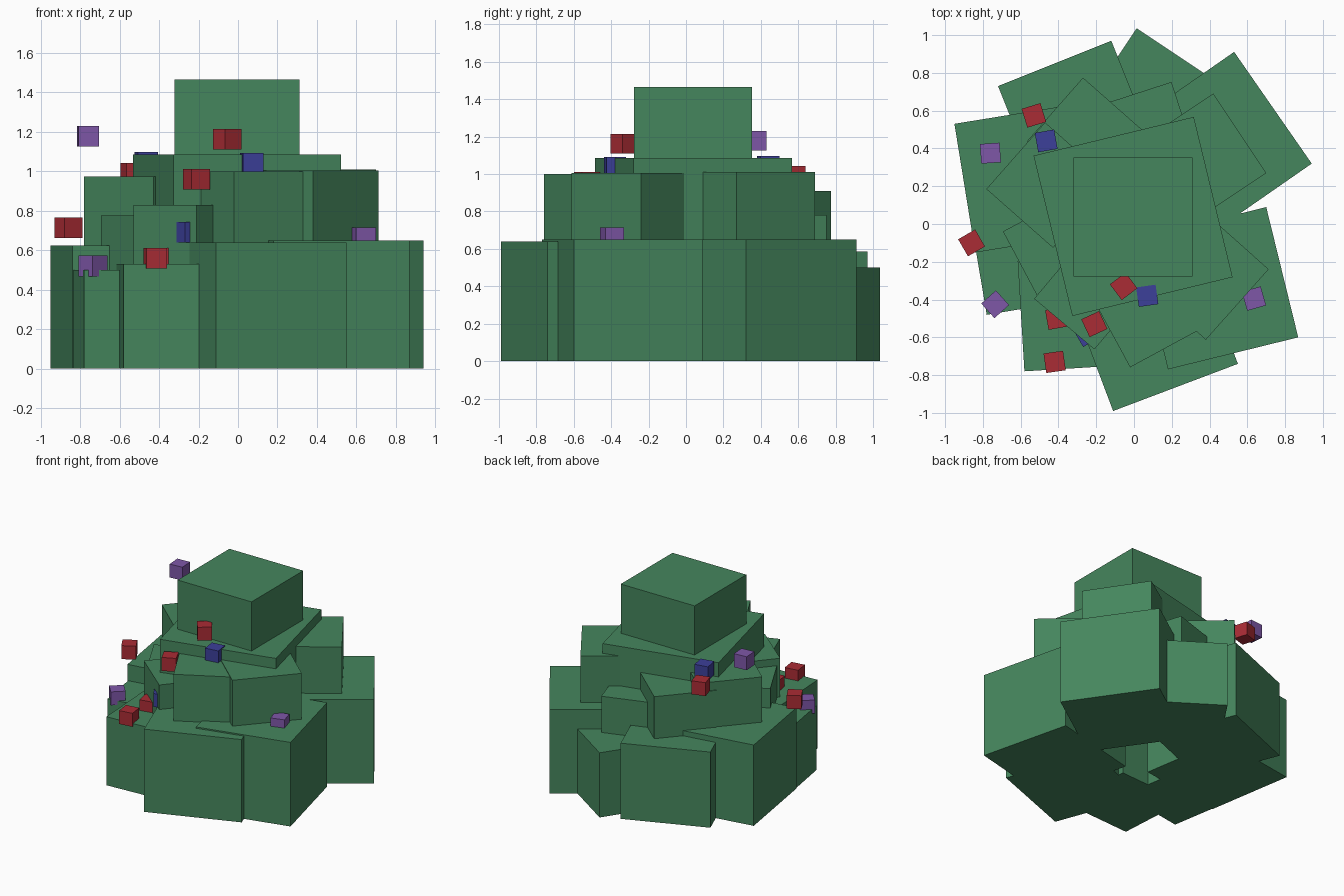
import bpy
import bmesh
from math import radians
from mathutils import Matrix

if "Cube" in bpy.data.objects:
    bpy.data.objects.remove(bpy.data.objects["Cube"], do_unlink=True)


def make_material(name, rgb):
    mat = bpy.data.materials.new(name)
    mat.use_nodes = True
    mat.diffuse_color = (*rgb, 1)
    mat.node_tree.nodes["Principled BSDF"].inputs["Base Color"].default_value = (*rgb, 1)
    return mat


leaf_green = make_material("leaf green", (0.06, 0.24, 0.11))
berry_red = make_material("berry red", (0.40, 0.025, 0.035))
berry_blue = make_material("berry blue", (0.045, 0.05, 0.32))
berry_purple = make_material("berry purple", (0.21, 0.095, 0.39))


def block(name, x, y, size, angle, bottom, top, mat):
    """Square block turned about its vertical axis."""
    bm = bmesh.new()
    bmesh.ops.create_cube(bm, size=1)
    bmesh.ops.transform(bm, verts=bm.verts,
                        matrix=Matrix.Diagonal((size, size, top - bottom, 1)))
    mesh = bpy.data.meshes.new(name)
    bm.to_mesh(mesh)
    bm.free()
    mesh.materials.append(mat)
    obj = bpy.data.objects.new(name, mesh)
    obj.location = (x, y, (bottom + top) / 2)
    obj.rotation_euler.z = radians(angle)
    bpy.context.collection.objects.link(obj)


# Lower ring of foliage, standing on the ground: x, y, size, angle, top
for name, x, y, size, angle, top in (
    ("back_left", 0.44, 0.41, 0.72, 34.8, 0.65),
    ("front_left", 0.44, -0.34, 0.71, 13.8, 0.65),
    ("front", 0.095, -0.535, 0.706, 20.7, 0.64),
    ("front_right", -0.306, -0.47, 0.585, 3.5, 0.53),
    ("right_small", -0.554, -0.164, 0.55, 9.5, 0.50),
    ("right", -0.555, 0.245, 0.69, 9.2, 0.625),
    ("back_right", -0.30, 0.55, 0.646, 21.8, 0.585),
    ("back_small", 0.09, 0.655, 0.55, -33.7, 0.50),
):
    block("lower_foliage_" + name, x, y, size, angle, 0, top, leaf_green)

# Middle ring of foliage, resting in the lower ring
for name, x, y, size, angle, top in (
    ("back_left", 0.35, 0.34, 0.505, 33.7, 1.01),
    ("front_left", 0.36, -0.26, 0.50, 48.3, 1.005),
    ("front", 0.08, -0.42, 0.50, 28.5, 1.0),
    ("front_right", -0.235, -0.37, 0.417, -40, 0.83),
    ("right_small", -0.43, -0.12, 0.39, 28, 0.775),
    ("right", -0.45, 0.206, 0.47, 48.6, 0.975),
    ("back_right", -0.25, 0.457, 0.45, 48.6, 0.91),
    ("back", 0.07, 0.50, 0.40, 18, 0.78),
):
    block("middle_foliage_" + name, x, y, size, angle, 1.1 * size, top, leaf_green)

# Crown
block("crown_base", -0.005, 0.04, 0.873, 13.6, 0.6, 1.085, leaf_green)
block("crown_top", -0.005, 0.037, 0.632, 0, 0.9, 1.465, leaf_green)

# Berries: x, y, centre height, angle
BERRY = 0.104
berries = {
    "red": (berry_red, [
        (-0.53, 0.575, 0.99, 17), (-0.86, -0.10, 0.715, 30),
        (-0.055, -0.33, 1.163, 37), (-0.21, -0.53, 0.96, 25),
        (-0.42, -0.73, 0.56, 8), (-0.41, -0.50, 0.56, 10)]),
    "blue": (berry_blue, [
        (0.07, -0.38, 1.04, 8), (-0.465, 0.44, 1.045, 10),
        (-0.25, -0.58, 0.69, 30)]),
    "purple": (berry_purple, [
        (-0.76, 0.375, 1.178, 4), (-0.735, -0.425, 0.52, 42),
        (0.635, -0.395, 0.662, 16)]),
}
for colour, (mat, spots) in berries.items():
    for i, (x, y, z, angle) in enumerate(spots, 1):
        block(f"{colour}_berry_{i}", x, y, BERRY, angle,
              z - BERRY / 2, z + BERRY / 2, mat)
